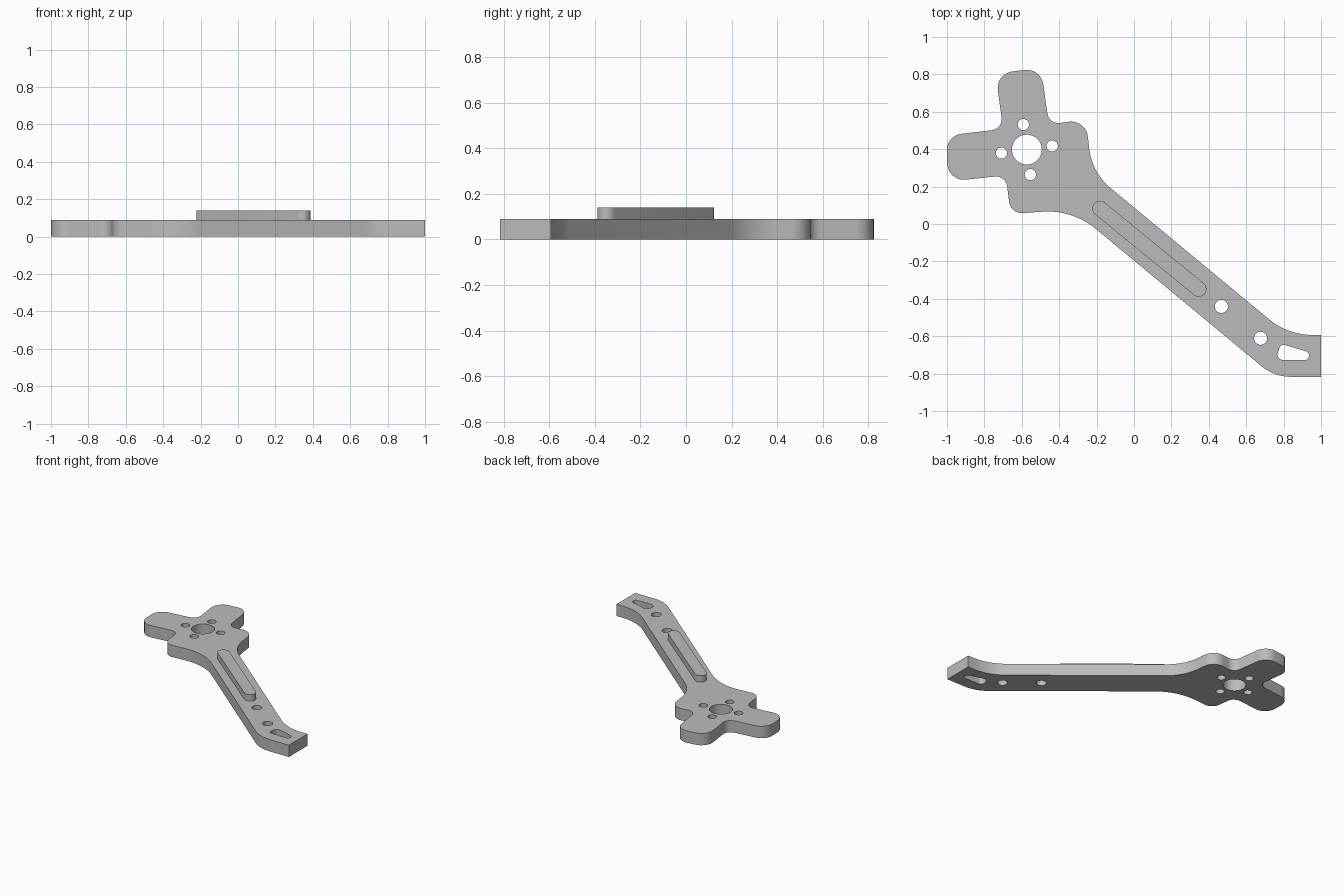
import bpy, bmesh, math
from mathutils import Vector

cube = bpy.data.objects.get("Cube")
if cube:
    bpy.data.objects.remove(cube, do_unlink=True)

PLATE_TOP = 0.09
RIB_TOP = 0.139

grey = bpy.data.materials.new("mid grey")
grey.use_nodes = True
grey.diffuse_color = (0.5, 0.5, 0.5, 1)
grey.node_tree.nodes["Principled BSDF"].inputs["Base Color"].default_value = (0.5, 0.5, 0.5, 1)


def rounded(corners, steps=12):
    """Outline through (x, y, radius) corners, each replaced by a tangent arc."""
    pts = []
    for i, (x, y, r) in enumerate(corners):
        p = Vector((x, y))
        if r == 0:
            pts.append(p)
            continue
        a = (Vector(corners[i - 1][:2]) - p).normalized()
        b = (Vector(corners[(i + 1) % len(corners)][:2]) - p).normalized()
        half = a.angle(b) / 2
        centre = p + (a + b).normalized() * r / math.sin(half)
        start = p + a * r / math.tan(half) - centre
        sweep = start.angle_signed(p + b * r / math.tan(half) - centre)
        for k in range(steps + 1):
            t = -sweep * k / steps
            c, s = math.cos(t), math.sin(t)
            pts.append(centre + Vector((start.x * c - start.y * s, start.x * s + start.y * c)))
    return pts


def circle(x, y, r, n=40):
    return [Vector((x + r * math.cos(math.tau * k / n), y + r * math.sin(math.tau * k / n))) for k in range(n)]


def slot(p, q, r, n=16):
    """Straight slot outline with round ends."""
    p, q = Vector(p), Vector(q)
    ang = math.atan2(q.y - p.y, q.x - p.x)
    pts = []
    for end, first in ((q, ang - math.pi / 2), (p, ang + math.pi / 2)):
        for k in range(n + 1):
            t = first + math.pi * k / n
            pts.append(end + r * Vector((math.cos(t), math.sin(t))))
    return pts


def extrude_loops(name, loops, z0, z1):
    """Filled flat profile (later loops are holes) extruded from z0 to z1."""
    curve = bpy.data.curves.new(name + "_profile", "CURVE")
    curve.dimensions = "2D"
    curve.fill_mode = "BOTH"
    curve.extrude = (z1 - z0) / 2
    for loop in loops:
        spline = curve.splines.new("POLY")
        spline.points.add(len(loop) - 1)
        for point, p in zip(spline.points, loop):
            point.co = (p.x, p.y, 0, 1)
        spline.use_cyclic_u = True
    temp = bpy.data.objects.new(name + "_profile", curve)
    bpy.context.collection.objects.link(temp)
    mesh = bpy.data.meshes.new_from_object(temp.evaluated_get(bpy.context.evaluated_depsgraph_get()))
    bpy.data.objects.remove(temp, do_unlink=True)
    bpy.data.curves.remove(curve)

    bm = bmesh.new()
    bm.from_mesh(mesh)
    bmesh.ops.remove_doubles(bm, verts=bm.verts, dist=0.0001)
    bmesh.ops.translate(bm, verts=bm.verts, vec=(0, 0, (z0 + z1) / 2))
    bmesh.ops.recalc_face_normals(bm, faces=bm.faces)
    bm.to_mesh(mesh)
    bm.free()
    mesh.name = name
    mesh.materials.clear()
    mesh.materials.append(grey)
    obj = bpy.data.objects.new(name, mesh)
    bpy.context.collection.objects.link(obj)
    bpy.ops.object.select_all(action="DESELECT")
    obj.select_set(True)
    bpy.context.view_layer.objects.active = obj
    bpy.ops.object.shade_smooth_by_angle(angle=math.radians(30))
    return obj


# Arm plate outline: lobed motor mount, straight arm and squared foot
outline = rounded([
    (-0.74, 0.805, 0.09), (-0.497, 0.834, 0.09),
    (-0.455, 0.532, 0.06), (-0.257, 0.559, 0.09),
    (-0.225, 0.275, 0.32),
    (0.823, -0.593, 0.36), (1, -0.593, 0), (1, -0.817, 0), (0.75, -0.817, 0.25),
    (-0.33, 0.078, 0.4),
    (-0.66, 0.053, 0.07), (-0.685, 0.26, 0.06),
    (-0.995, 0.227, 0.09), (-1.004, 0.473, 0.09),
    (-0.70, 0.508, 0.06),
])

# Centre bore, four mounting holes around it, two arm holes
holes = [circle(-0.573, 0.398, 0.08)]
for i in range(4):
    t = math.radians(8 + 90 * i)
    r = 0.137 if i % 2 == 0 else 0.135
    holes.append(circle(-0.573 + r * math.cos(t), 0.398 + r * math.sin(t), 0.03))
holes += [circle(0.467, -0.441, 0.035), circle(0.677, -0.611, 0.035)]

# Tapered cable slot in the foot
holes.append(rounded([
    (0.785, -0.641, 0.025), (0.935, -0.685, 0.02),
    (0.935, -0.727, 0.02), (0.755, -0.727, 0.03),
], 6))

extrude_loops("arm_plate", [outline] + holes, 0, PLATE_TOP)

# Raised rib along the arm
extrude_loops("arm_rib", [slot((-0.182, 0.083), (0.346, -0.348), 0.041)], PLATE_TOP, RIB_TOP)
